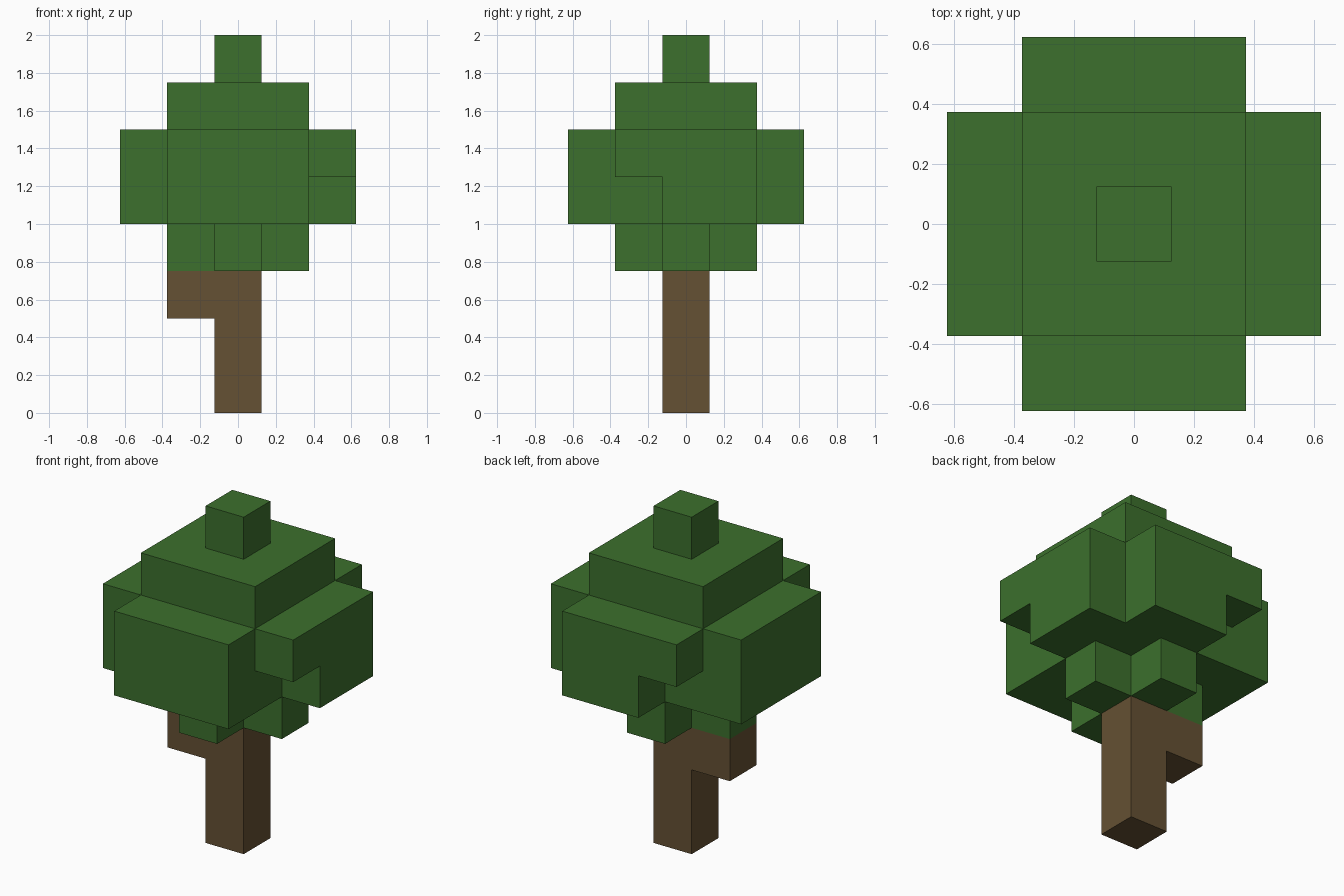
import bpy
import bmesh
from mathutils import Vector

CELL = 0.25  # edge length of one block

default_cube = bpy.data.objects.get("Cube")
if default_cube:
    bpy.data.objects.remove(default_cube, do_unlink=True)


def make_material(name, color):
    mat = bpy.data.materials.new(name)
    mat.use_nodes = True
    mat.diffuse_color = color
    bsdf = next(n for n in mat.node_tree.nodes if n.type == 'BSDF_PRINCIPLED')
    bsdf.inputs["Base Color"].default_value = color
    bsdf.inputs["Roughness"].default_value = 0.9
    return mat


def block(xs, ys, zs):
    """Set of cells; each range is inclusive."""
    return {(x, y, z)
            for x in range(xs[0], xs[1] + 1)
            for y in range(ys[0], ys[1] + 1)
            for z in range(zs[0], zs[1] + 1)}


def build_blocks(name, cells, mat):
    """One closed skin around a set of cells, with no faces inside."""
    bm = bmesh.new()
    for cell in cells:
        center = Vector(cell) + Vector((0, 0, 0.5))
        for axis in range(3):
            for sign in (-1, 1):
                neighbour = list(cell)
                neighbour[axis] += sign
                if tuple(neighbour) in cells:
                    continue
                normal, u = Vector((0, 0, 0)), Vector((0, 0, 0))
                normal[axis] = sign / 2
                u[(axis + 1) % 3] = 0.5
                v = 2 * normal.cross(u)
                corners = (-u - v, u - v, u + v, v - u)
                bm.faces.new([bm.verts.new((center + normal + c) * CELL)
                              for c in corners])
    bmesh.ops.remove_doubles(bm, verts=bm.verts, dist=CELL / 100)
    bmesh.ops.recalc_face_normals(bm, faces=bm.faces)
    mesh = bpy.data.meshes.new(name)
    bm.to_mesh(mesh)
    bm.free()
    mesh.materials.append(mat)
    obj = bpy.data.objects.new(name, mesh)
    bpy.context.collection.objects.link(obj)
    return obj


bark = make_material("bark brown", (0.130, 0.082, 0.033, 1))
leaf = make_material("leaf green", (0.045, 0.162, 0.026, 1))

# Trunk with a side branch
trunk = block((0, 0), (0, 0), (0, 2)) | {(-1, 0, 2)}
build_blocks("trunk", trunk, bark)

# Foliage: small lower cross, wide middle cross, square cap and tip
foliage = block((-1, 1), (0, 0), (3, 3)) | block((0, 0), (-1, 1), (3, 3))
foliage |= block((-2, 2), (-1, 1), (4, 5)) | block((-1, 1), (-2, 2), (4, 5))
foliage |= block((-1, 1), (-1, 1), (6, 6)) | {(0, 0, 7)}

# Missing leaf blocks on the left and back sides
foliage -= {(2, -1, 4), (-1, 2, 4)}
build_blocks("foliage", foliage, leaf)
